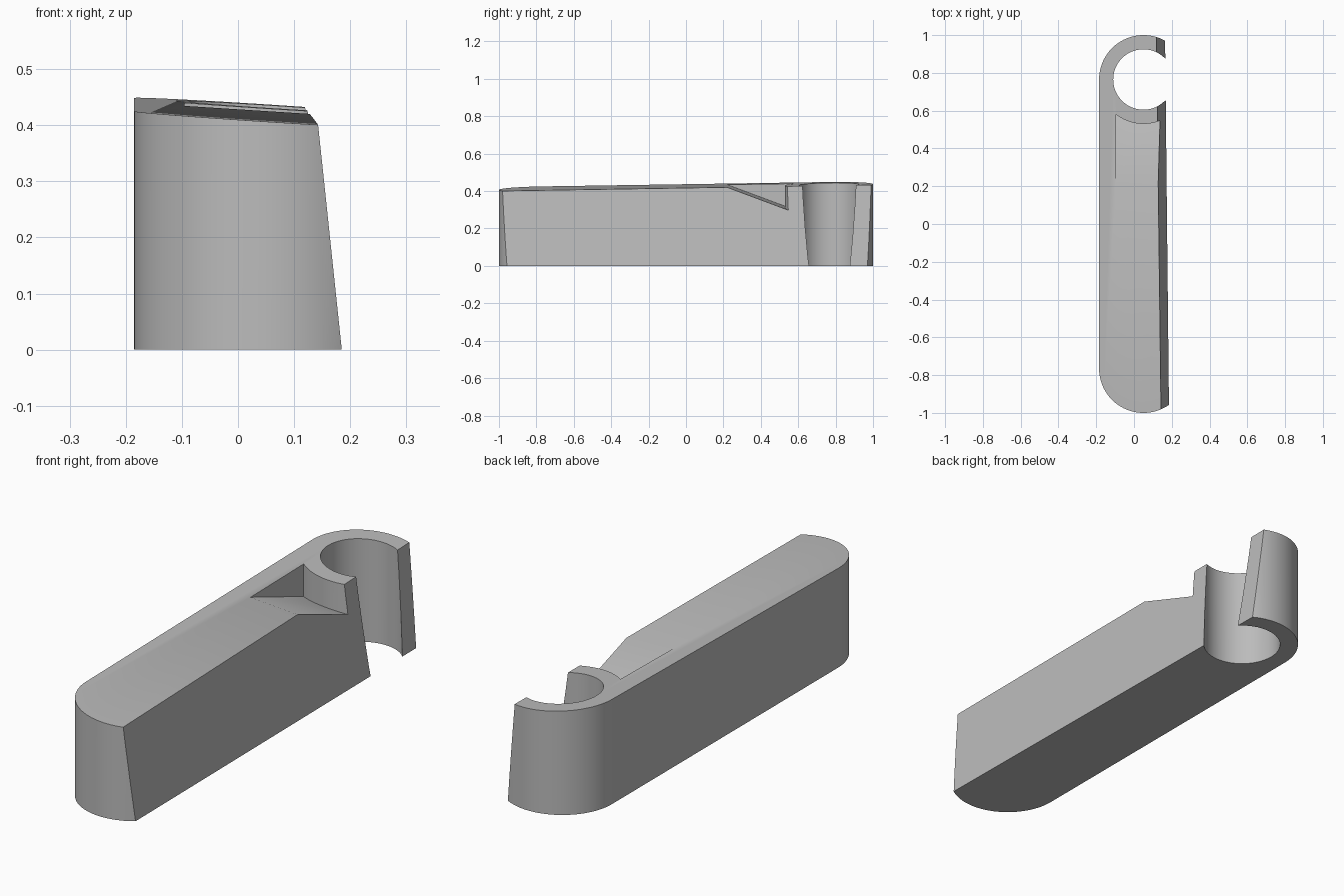
import bpy, bmesh
from math import sin, cos, pi, radians
from mathutils import Vector

if "Cube" in bpy.data.objects:
    bpy.data.objects.remove(bpy.data.objects["Cube"])

CX, END_Y, OUTER, HOLE = 0.05, 0.765, 0.235, 0.16


def top_z(x, y):
    """Gently sloping top plane."""
    return 0.425 - 0.064 * x + 0.0154 * y


def ramp_z(x, y):
    """Floor of the notch, falling away from the top plane."""
    return top_z(x, y) - 0.387 * (y - 0.22)


def arc(cy, radius, start, end, steps):
    angles = [radians(start + (end - start) * i / steps) for i in range(steps + 1)]
    return [(CX + radius * cos(a), cy + radius * sin(a)) for a in angles]


def prism(name, outline, low, high):
    """Upright prism over an outline, with height functions for both caps."""
    bm = bmesh.new()
    bottom = [bm.verts.new((x, y, low(x, y))) for x, y in outline]
    top = [bm.verts.new((x, y, high(x, y))) for x, y in outline]
    bm.faces.new(bottom[::-1])
    bm.faces.new(top)
    n = len(outline)
    for i in range(n):
        j = (i + 1) % n
        bm.faces.new((bottom[i], bottom[j], top[j], top[i]))
    bmesh.ops.recalc_face_normals(bm, faces=bm.faces)
    mesh = bpy.data.meshes.new(name)
    bm.to_mesh(mesh)
    bm.free()
    obj = bpy.data.objects.new(name, mesh)
    bpy.context.collection.objects.link(obj)
    return obj


# Long bar with rounded ends
outline = arc(END_Y, OUTER, 0, 180, 48) + arc(-END_Y, OUTER, 180, 360, 48)
bar = prism("clip_bar", outline, lambda x, y: 0, top_z)

# Slanted flat side
bm = bmesh.new()
bm.from_mesh(bar.data)
cut = bmesh.ops.bisect_plane(
    bm, geom=bm.verts[:] + bm.edges[:] + bm.faces[:],
    plane_co=Vector((0.185, -0.96, 0)), plane_no=Vector((1, 0.0105, 0.106)),
    clear_outer=True)
rim = [e for e in cut["geom_cut"] if isinstance(e, bmesh.types.BMEdge)]
bmesh.ops.contextual_create(bm, geom=rim)
bmesh.ops.recalc_face_normals(bm, faces=bm.faces)
bm.to_mesh(bar.data)
bm.free()

# Round socket and the ramped notch beside it
socket = prism("socket_cutter", arc(END_Y, HOLE, 0, 352.5, 47),
               lambda x, y: -0.1, lambda x, y: 0.6)
curve = [p for p in arc(END_Y, OUTER, 231.9, 340, 28)]
notch = prism("notch_cutter",
              [(0.4, 0.15), (0.4, curve[-1][1])] + curve[::-1] + [(curve[0][0], 0.15)],
              ramp_z, lambda x, y: 0.6)

bpy.ops.object.select_all(action='DESELECT')
bpy.context.view_layer.objects.active = bar
bar.select_set(True)
for cutter in (socket, notch):
    cutter.hide_render = True
    mod = bar.modifiers.new(cutter.name, 'BOOLEAN')
    mod.operation = 'DIFFERENCE'
    mod.solver = 'EXACT'
    mod.object = cutter
    bpy.ops.object.modifier_apply(modifier=mod.name)
    bpy.data.objects.remove(cutter)

# Plain grey finish
grey = bpy.data.materials.new("plain_grey")
grey.use_nodes = True
colour = (0.5, 0.5, 0.5, 1)
grey.diffuse_color = colour
grey.node_tree.nodes["Principled BSDF"].inputs["Base Color"].default_value = colour
bar.data.materials.clear()
bar.data.materials.append(grey)
bpy.ops.object.shade_smooth_by_angle(angle=radians(30))
